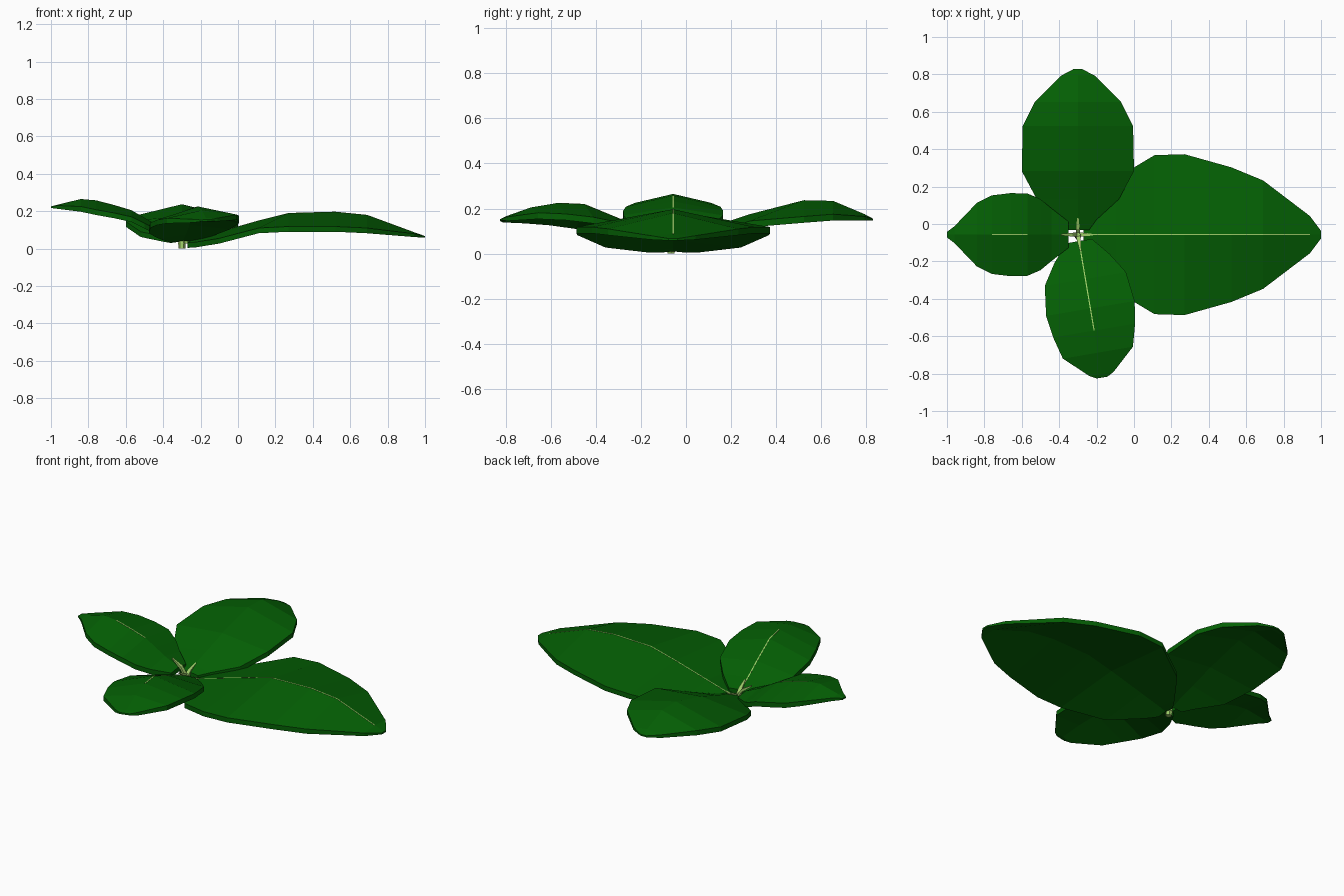
import bpy, bmesh, math
from mathutils import Vector

HUB = Vector((-0.30, -0.057, 0))


def material(name, col):
    m = bpy.data.materials.new(name)
    m.diffuse_color = (*col, 1)
    return m


LEAF = material("leaf green", (0.0012, 0.115, 0.0012))
VEIN = material("pale vein green", (0.34, 0.60, 0.14))


def loft(name, rings, mat):
    """Closed skin through equal-sized rings of points."""
    bm = bmesh.new()
    vr = [[bm.verts.new(p) for p in r] for r in rings]
    n = len(vr[0])
    for a, b in zip(vr, vr[1:]):
        for i in range(n):
            j = (i + 1) % n
            bm.faces.new((a[i], a[j], b[j], b[i]))
    bm.faces.new(vr[0])
    bm.faces.new(vr[-1])
    bmesh.ops.recalc_face_normals(bm, faces=bm.faces)
    me = bpy.data.meshes.new(name)
    bm.to_mesh(me)
    bm.free()
    me.materials.append(mat)
    ob = bpy.data.objects.new(name, me)
    bpy.context.collection.objects.link(ob)
    return ob


def leaf(name, direction, stations, tilt=0.0, vein_from=0.0, vein_to=0.0):
    """Stations: distance, half width, midrib height, margin height."""
    d = Vector((*direction, 0)).normalized()
    s = Vector((-d.y, d.x, 0))

    def at(u, v, z):
        return HUB + d * u + s * v + Vector((0, 0, z + tilt * v))

    rings = []
    last = len(stations) - 1
    for k, (u, w, zm, ze) in enumerate(stations):
        t = {last: 0.009, last - 1: 0.018}.get(k, 0.028)
        rings.append([at(u, -w, ze), at(u, 0, zm), at(u, w, ze),
                      at(u, w, ze - t), at(u, 0, zm - t), at(u, -w, ze - t)])
    loft(name, rings, LEAF)

    # thin midrib, barely proud of the leaf
    pts = [(u, zm) for u, w, zm, ze in stations if vein_from <= u <= vein_to]
    if pts:
        h = 0.003
        loft(name + "_midrib",
             [[at(u, -h, z - 0.003), at(u, -h, z + 0.0005),
               at(u, h, z + 0.0005), at(u, h, z - 0.003)] for u, z in pts], VEIN)

    # short tapering stalk from the hub into the leaf base
    u1, z1 = stations[1][0], stations[1][2]
    path = [(-0.005, 0.035, 0.012), (0.03, stations[0][2], 0.010), (min(u1, 0.08) + 0.01, z1, 0.004)]
    loft(name + "_stalk",
         [[at(u, -r, z - r), at(u, r, z - r), at(u, r, z + r), at(u, -r, z + r)]
          for u, z, r in path], VEIN)


leaf("large_leaf", (1, 0), [
    (0.030, 0.06, 0.038, 0.032), (0.07, 0.12, 0.053, 0.034), (0.20, 0.30, 0.09, 0.055),
    (0.41, 0.425, 0.15, 0.11), (0.57, 0.43, 0.19, 0.118), (0.82, 0.36, 0.197, 0.118),
    (0.99, 0.29, 0.18, 0.11), (1.24, 0.10, 0.088, 0.08), (1.30, 0.02, 0.067, 0.067)],
    vein_to=1.25)

leaf("back_leaf", (0, 1), [
    (0.025, 0.06, 0.066, 0.058), (0.08, 0.10, 0.09, 0.065), (0.19, 0.22, 0.125, 0.09),
    (0.34, 0.30, 0.175, 0.145), (0.58, 0.295, 0.237, 0.165), (0.71, 0.23, 0.234, 0.175),
    (0.85, 0.09, 0.175, 0.165), (0.887, 0.02, 0.155, 0.155)])

leaf("left_leaf", (-1, 0), [
    (0.05, 0.07, 0.09, 0.08), (0.14, 0.14, 0.13, 0.105), (0.20, 0.19, 0.165, 0.135),
    (0.27, 0.22, 0.205, 0.17), (0.36, 0.222, 0.232, 0.19), (0.46, 0.21, 0.258, 0.208),
    (0.54, 0.17, 0.265, 0.225), (0.66, 0.045, 0.236, 0.23), (0.70, 0.015, 0.226, 0.226)],
    vein_from=0.25, vein_to=0.5)

leaf("front_leaf", (0.167, -0.986), [
    (0.035, 0.07, 0.07, 0.064), (0.13, 0.15, 0.105, 0.09), (0.24, 0.22, 0.155, 0.12),
    (0.40, 0.24, 0.22, 0.15), (0.52, 0.222, 0.225, 0.165), (0.64, 0.19, 0.205, 0.172),
    (0.755, 0.066, 0.165, 0.16), (0.775, 0.03, 0.155, 0.155)],
    tilt=0.05, vein_to=0.53)

# central stem
loft("stem", [[HUB + Vector((r * math.cos(i * math.pi / 3), r * math.sin(i * math.pi / 3) + dy, z))
               for i in range(6)]
              for z, r, dy in [(0, 0.018, -0.01), (0.03, 0.02, -0.005), (0.06, 0.014, 0)]], VEIN)
